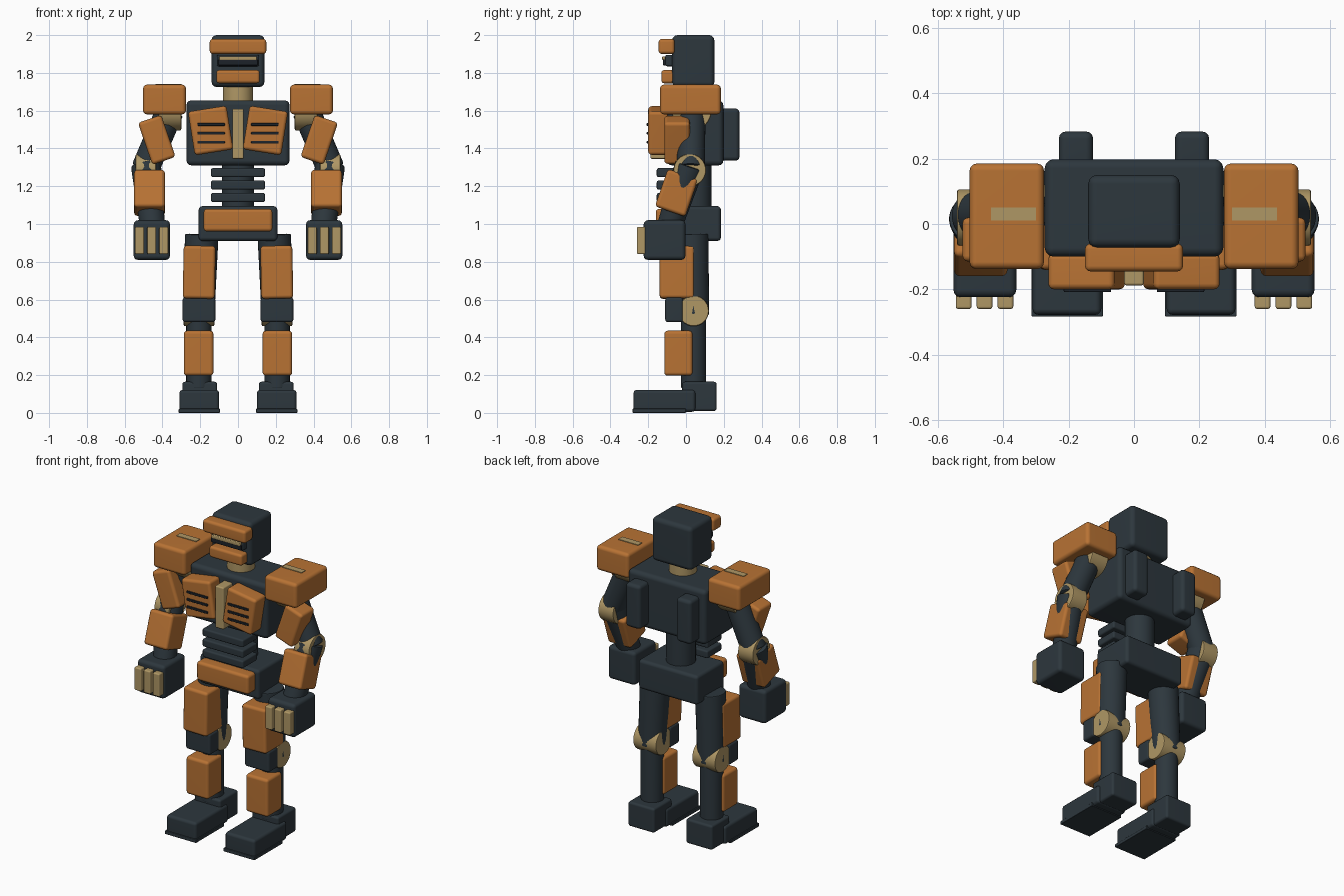
import bpy, bmesh, math
from mathutils import Vector, Matrix

if "Cube" in bpy.data.objects:
    bpy.data.objects.remove(bpy.data.objects["Cube"])


def material(name, rgb):
    m = bpy.data.materials.new(name)
    m.diffuse_color = (*rgb, 1)
    m.use_nodes = True
    m.node_tree.nodes["Principled BSDF"].inputs["Base Color"].default_value = m.diffuse_color
    return m


COPPER = material("copper orange", (0.48, 0.17, 0.034))
DARK = material("dark slate", (0.026, 0.038, 0.047))
TAN = material("brass tan", (0.43, 0.31, 0.13))
BLACK = material("slot black", (0.012, 0.016, 0.022))


def finish(bm, name, mat, matrix):
    me = bpy.data.meshes.new(name)
    bm.to_mesh(me)
    bm.free()
    me.materials.append(mat)
    ob = bpy.data.objects.new(name, me)
    bpy.context.collection.objects.link(ob)
    ob.matrix_world = matrix
    bpy.ops.object.select_all(action='DESELECT')
    ob.select_set(True)
    bpy.context.view_layer.objects.active = ob
    bpy.ops.object.shade_smooth_by_angle(angle=math.radians(40))
    mod = ob.modifiers.new("weighted normals", 'WEIGHTED_NORMAL')
    mod.keep_sharp = True
    return ob


def box(name, mat, x, y, z, bevel=0.02, rx=0, ry=0):
    """Rounded box from three (low, high) ranges, tilted about its centre."""
    c = Vector([(r[0] + r[1]) / 2 for r in (x, y, z)])
    size = [abs(r[1] - r[0]) for r in (x, y, z)]
    bm = bmesh.new()
    bmesh.ops.create_cube(bm, size=1)
    bmesh.ops.scale(bm, vec=size, verts=bm.verts)
    if bevel:
        bmesh.ops.bevel(bm, geom=bm.edges[:], offset=bevel, segments=3,
                        profile=0.5, affect='EDGES')
    rot = Matrix.Rotation(math.radians(ry), 4, 'Y') @ Matrix.Rotation(math.radians(rx), 4, 'X')
    return finish(bm, name, mat, Matrix.Translation(c) @ rot)


def rod(name, mat, a, b, r1, r2=None, bevel=0.008):
    """Round bar between two points."""
    a, b = Vector(a), Vector(b)
    d = b - a
    bm = bmesh.new()
    bmesh.ops.create_cone(bm, cap_ends=True, segments=32, radius1=r1,
                          radius2=r2 or r1, depth=d.length)
    rims = [e for e in bm.edges if abs(e.verts[0].co.z - e.verts[1].co.z) < 1e-5]
    bmesh.ops.bevel(bm, geom=rims, offset=bevel, segments=2, profile=0.5, affect='EDGES')
    rot = d.to_track_quat('Z', 'Y').to_matrix().to_4x4()
    return finish(bm, name, mat, Matrix.Translation((a + b) / 2) @ rot)


# Head
box("head", DARK, (-.14, .14), (-.073, .15), (1.725, 2.0), .027)
box("brow", COPPER, (-.15, .15), (-.145, -.06), (1.9, 1.98), .017)
box("visor", DARK, (-.112, .112), (-.11, -.06), (1.835, 1.895), .01)
box("visor_slot", BLACK, (-.105, .105), (-.122, -.1), (1.84, 1.872), .005)
box("visor_light", TAN, (-.1, .1), (-.126, -.1), (1.867, 1.888), .005)
box("chin_guard", COPPER, (-.115, .115), (-.13, -.06), (1.745, 1.815), .015)
rod("neck", TAN, (0, .03, 1.6), (0, .03, 1.75), .08)

# Torso and hips
box("torso", DARK, (-.273, .273), (-.1, .198), (1.31, 1.655), .027)
box("sternum", TAN, (-.03, .03), (-.188, -.08), (1.345, 1.61), .008)
rod("spine", DARK, (0, .05, 1.04), (0, .05, 1.36), .085)
for i in range(3):
    z = 1.272 - i * .066
    box("waist_rib", DARK, (-.143, .143), (-.155, -.01), (z - .024, z + .024), .01)
box("pelvis", DARK, (-.208, .208), (-.09, .185), (.91, 1.095), .02)
box("pelvis_plate", COPPER, (-.182, .182), (-.16, -.07), (.96, 1.08), .018)

for s in (-1, 1):
    def X(a, b):
        return tuple(sorted((s * a, s * b)))

    # Chest plates, vents and back packs
    box("chest_plate", COPPER, X(.042, .248), (-.2, -.09), (1.378, 1.612), .018, ry=s * 9)
    for i in range(3):
        z = 1.527 - i * .047
        box("chest_vent", BLACK, X(.07, .215), (-.208, -.19), (z - .007, z + .007), .003)
    box("back_pack", DARK, X(.125, .23), (.17, .283), (1.335, 1.612), .022)

    # Shoulders
    box("shoulder", COPPER, X(.275, .503), (-.138, .185), (1.58, 1.738), .022)
    box("shoulder_strip", TAN, X(.3, .438), (.01, .05), (1.733, 1.742), 0)
    rod("shoulder_joint", TAN, (s * .30, .03, 1.6), (s * .42, .03, 1.6), .105)

    # Arms
    rod("upper_arm", DARK, (s * .36, .03, 1.6), (s * .492, .025, 1.29), .074)
    box("upper_arm_plate", COPPER, X(.365, .495), (-.115, .02), (1.328, 1.563), .018, ry=s * 19)
    rod("elbow", TAN, (s * .435, .02, 1.285), (s * .542, .02, 1.285), .086)
    rod("forearm", DARK, (s * .487, .02, 1.31), (s * .452, -.09, .98), .08, .066)
    box("forearm_plate", COPPER, X(.387, .55), (-.135, .035), (1.06, 1.27), .018, rx=-19)

    # Hands
    box("hand", DARK, X(.36, .552), (-.224, -.003), (.81, 1.02), .022)
    for i in range(3):
        x = .393 + i * .064
        box("finger", TAN, X(x - .024, x + .024), (-.26, -.2), (.84, .985), .008)

    # Legs
    rod("thigh", DARK, (s * .192, .03, .945), (s * .207, .04, .515), .089, .082)
    box("thigh_plate", COPPER, X(.121, .29), (-.14, .045), (.605, .885), .018, ry=s * -1)
    box("knee_guard", DARK, X(.12, .293), (-.11, -.015), (.48, .612), .014)
    rod("knee", TAN, (s * .125, .04, .54), (s * .288, .04, .54), .081)
    rod("shin", DARK, (s * .207, .04, .54), (s * .207, .04, .13), .067)
    box("shin_plate", COPPER, X(.13, .287), (-.115, .035), (.197, .435), .018)

    # Feet
    box("heel", DARK, X(.11, .295), (-.02, .162), (.01, .165), .014)
    box("toe", DARK, X(.1, .31), (-.278, .05), (.006, .122), .018)
    box("sole", DARK, X(.095, .314), (-.283, -.0), (0, .022), .004)
